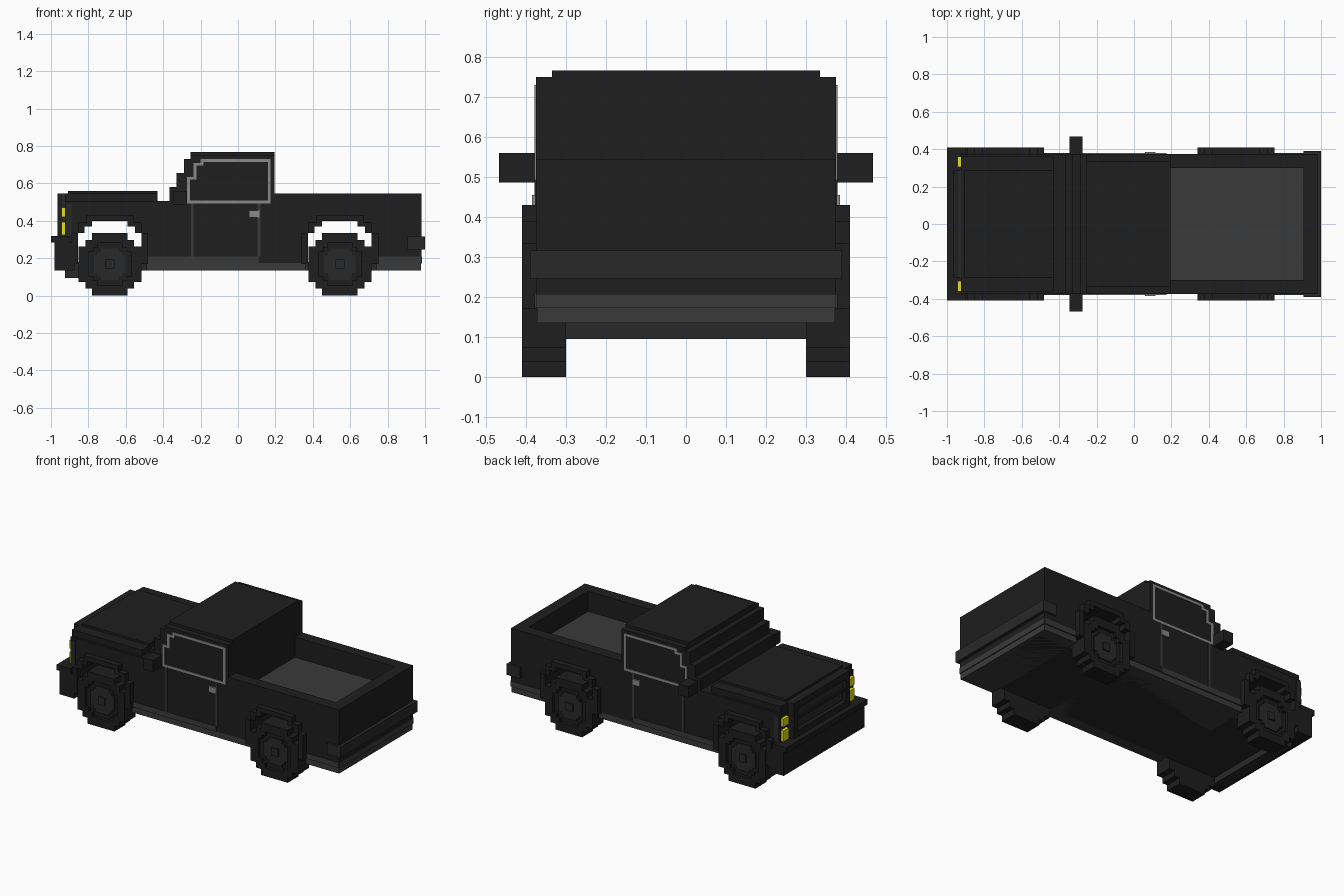
import bpy, bmesh

if "Cube" in bpy.data.objects:
    bpy.data.objects.remove(bpy.data.objects["Cube"])


def mat(name, r, g, b):
    m = bpy.data.materials.new(name)
    m.diffuse_color = (r, g, b, 1)
    m.use_nodes = True
    m.node_tree.nodes["Principled BSDF"].inputs["Base Color"].default_value = m.diffuse_color
    return m


BLACK = mat("black_paint", .013, .013, .013)
DARK = mat("dark_trim", .022, .022, .022)
GREY = mat("grey_trim", .042, .042, .042)
SILVER = mat("silver_trim", .25, .25, .25)
YELLOW = mat("yellow_lamp", .75, .75, .01)


def prism(name, pts, y0, y1, m):
    """Extrude an (x, z) outline from y0 to y1."""
    bm = bmesh.new()
    f = bm.faces.new([bm.verts.new((x, y0, z)) for x, z in pts])
    r = bmesh.ops.extrude_face_region(bm, geom=[f])
    vs = [v for v in r["geom"] if isinstance(v, bmesh.types.BMVert)]
    bmesh.ops.translate(bm, verts=vs, vec=(0, y1 - y0, 0))
    bmesh.ops.recalc_face_normals(bm, faces=bm.faces)
    me = bpy.data.meshes.new(name)
    bm.to_mesh(me)
    bm.free()
    me.materials.append(m)
    ob = bpy.data.objects.new(name, me)
    bpy.context.collection.objects.link(ob)
    return ob


def box(name, x0, x1, y0, y1, z0, z1, m):
    return prism(name, [(x0, z0), (x1, z0), (x1, z1), (x0, z1)], y0, y1, m)


def both(make, name, *a):
    """Add the mirror modifier across y = 0."""
    ob = make(name, *a)
    ob.modifiers.new("mirror", 'MIRROR').use_axis = (False, True, False)
    return ob


def arch(cx, steps, z0):
    """Stepped arch outline, left to right, from (half width, top) pairs."""
    right, z = [], z0
    for h, t in steps:
        right += [(h, z), (h, t)]
        z = t
    return [(cx - h, t) for h, t in right] + [(cx + h, t) for h, t in reversed(right)]


WHEELS = {"front": -.685, "rear": .545}
INNER = [(.17, .335), (.135, .37), (.095, .40)]
OUTER = [(.205, .335), (.17, .39), (.125, .43)]

# Lower body with wheel tunnels
prism("body", [(-.925, .175)] + arch(WHEELS["front"], INNER, .175)
      + arch(WHEELS["rear"], INNER, .175)
      + [(.98, .175), (.98, .41), (.195, .41), (.195, .505), (-.925, .505)],
      -.375, .375, BLACK)
box("floor_plate", -.90, .96, -.30, .30, .135, .18, DARK)
box("side_sill", -.49, .36, -.372, .372, .135, .176, GREY)
box("rear_sill", .74, .978, -.372, .372, .135, .176, GREY)
both(box, "sill_strip", -.49, .11, .37, .379, .173, .208, GREY)
both(box, "rear_strip", .75, .98, .37, .379, .173, .208, GREY)
box("tail_strip", .97, .984, -.375, .375, .173, .208, GREY)

# Bed
box("bed_floor", .195, .905, -.30, .30, .40, .415, GREY)
both(box, "bed_wall", .195, .98, .30, .375, .41, .545, BLACK)
box("tailgate", .905, .98, -.30, .30, .41, .545, BLACK)
box("rear_bumper", .905, 1, -.39, .39, .247, .317, DARK)

# Hood and nose
box("hood", -.925, -.43, -.36, .36, .505, .545, BLACK)
box("hood_panel", -.91, -.43, -.285, .285, .545, .56, BLACK)
box("grille_back", -.94, -.92, -.285, .285, .32, .545, DARK)
for z0, z1 in ((.32, .36), (.50, .545)):
    box("grille_rail", -.965, -.91, -.285, .285, z0, z1, BLACK)
both(box, "grille_post", -.965, -.91, .245, .285, .36, .50, BLACK)
box("grille_bar", -.952, -.935, -.245, .245, .42, .44, BLACK)
both(box, "upper_headlight", -.945, -.92, .305, .36, .42, .47, YELLOW)
both(box, "lower_headlight", -.945, -.92, .305, .36, .325, .395, YELLOW)
both(box, "corner_trim", -.925, -.89, .37, .379, .29, .49, DARK)

# Front bumper
box("front_bumper", -1, -.90, -.41, .41, .285, .32, BLACK)
box("bumper_lower", -.98, -.875, -.41, .41, .135, .285, BLACK)
box("front_valance", -.925, -.85, -.30, .30, .095, .15, DARK)

# Stepped cab and roof
prism("cab", [(-.365, .50), (.195, .50), (.195, .75), (-.255, .75), (-.255, .73),
              (-.29, .73), (-.29, .655), (-.33, .655), (-.33, .58), (-.365, .58)],
      -.375, .375, BLACK)
box("roof", -.255, .195, -.335, .335, .75, .767, BLACK)

# Window frame: stepped outline with an inner outline joined by a slit
outer = [(-.272, .493), (.175, .493), (.175, .73), (-.20, .73),
         (-.20, .71), (-.237, .71), (-.237, .635), (-.272, .635)]
inner = [(-.257, .508), (.16, .508), (.16, .715), (-.185, .715),
         (-.185, .695), (-.222, .695), (-.222, .62), (-.257, .62)]
for i in range(8):
    j = (i + 1) % 8
    both(prism, "window_frame", [outer[i], outer[j], inner[j], inner[i]], .37, .379, SILVER)

# Door seams, handles, mirrors
for x in (-.252, .105):
    both(box, "door_seam", x, x + .014, .37, .378, .208, .495, GREY)
both(box, "door_handle", .06, .115, .37, .385, .418, .455, SILVER)
both(box, "side_mirror", -.345, -.275, .37, .467, .487, .56, BLACK)


def octo(cx, k):
    """Stepped round outline of a wheel scaled by k."""
    q = [(.168, .095), (.13, .095), (.13, .13), (.095, .13), (.095, .168)]
    pts = q + [(-x, z) for x, z in reversed(q)]
    pts += [(-x, -z) for x, z in q] + [(x, -z) for x, z in reversed(q)]
    return [(cx + x * k, .168 + z * k) for x, z in pts]


# Wheels and flares
for end, cx in WHEELS.items():
    both(prism, end + "_flare", arch(cx, OUTER, .17) + arch(cx, INNER, .17)[::-1], .36, .41, BLACK)
    both(prism, end + "_tyre_core", octo(cx, 1), .30, .39, BLACK)
    o, n = octo(cx, 1), octo(cx, .68)
    for i in range(20):
        j = (i + 1) % 20
        both(prism, end + "_tyre_wall", [o[i], o[j], n[j], n[i]], .39, .41, BLACK)
    both(prism, end + "_rim", octo(cx, .5), .385, .398, DARK)
    both(box, end + "_hub", cx - .024, cx + .024, .39, .408, .144, .192, DARK)
